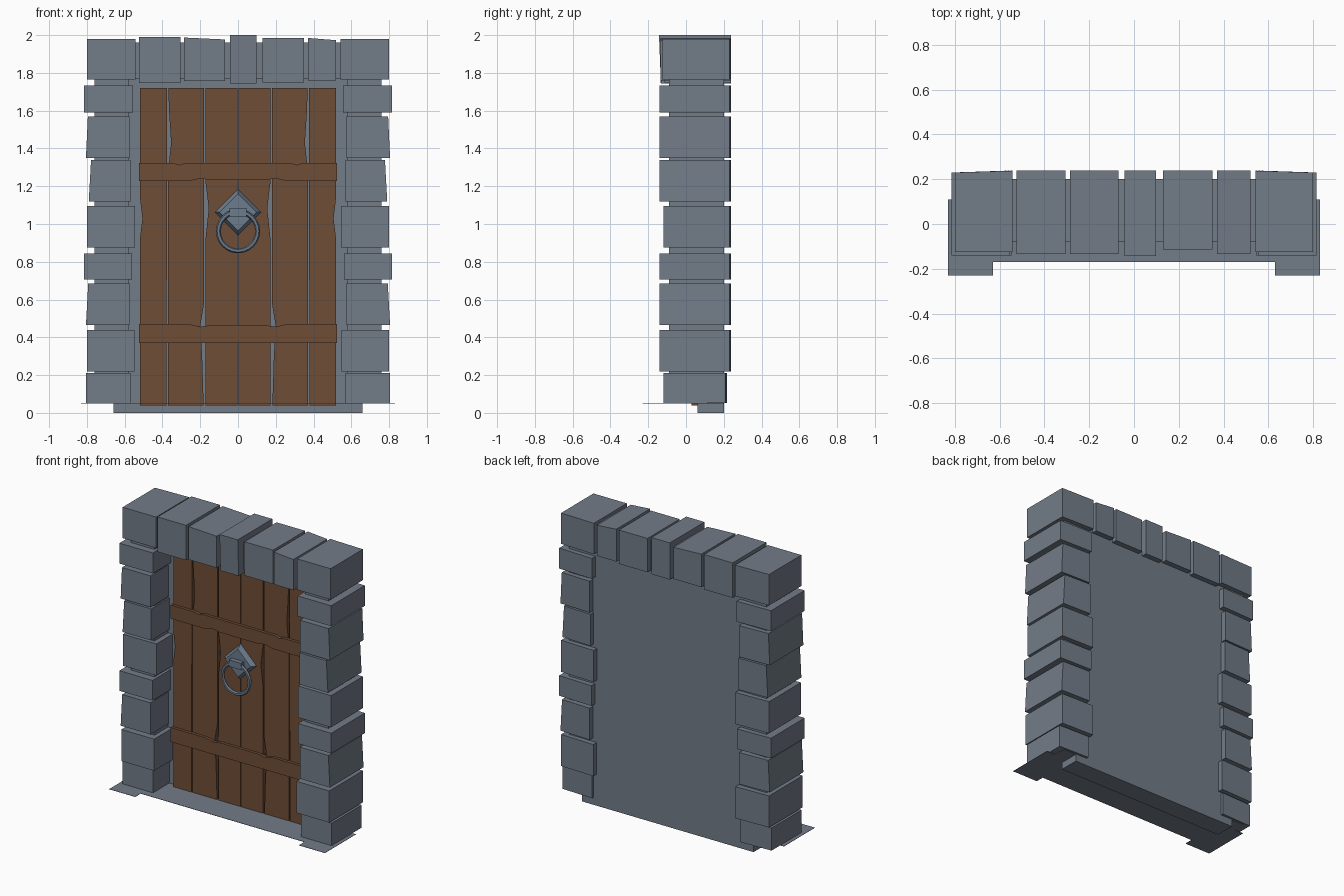
import bpy
import bmesh
import math
from mathutils import Matrix, Vector

if "Cube" in bpy.data.objects:
    bpy.data.objects.remove(bpy.data.objects["Cube"], do_unlink=True)


def material(name, rgb):
    mat = bpy.data.materials.new(name)
    mat.use_nodes = True
    mat.diffuse_color = (*rgb, 1)
    bsdf = next(n for n in mat.node_tree.nodes if n.type == "BSDF_PRINCIPLED")
    bsdf.inputs["Base Color"].default_value = (*rgb, 1)
    return mat


STONE = material("grey stone", (0.17, 0.20, 0.245))
WOOD = material("brown wood", (0.158, 0.074, 0.037))
IRON = material("blue grey iron", (0.15, 0.20, 0.27))


def finish(name, bm, mat):
    bmesh.ops.recalc_face_normals(bm, faces=bm.faces)
    mesh = bpy.data.meshes.new(name)
    bm.to_mesh(mesh)
    bm.free()
    mesh.materials.append(mat)
    obj = bpy.data.objects.new(name, mesh)
    bpy.context.collection.objects.link(obj)
    return obj


def block(name, xs, ys, zs, mat=STONE, taper=0, skew=0, lean=0, slope=0):
    """Box; taper pulls in the top at xs[0], skew pushes the back at xs[1],
    lean pushes the top front edge forward, slope lowers the top at xs[1]."""
    bm = bmesh.new()
    bmesh.ops.create_cube(bm, size=1)
    for v in bm.verts:
        i, j, k = (int(c > 0) for c in v.co)
        x, y, z = xs[i], ys[j], zs[k]
        if k and not i:
            x -= math.copysign(taper, x)
        if i and j:
            y += skew
        if k and not j:
            y -= lean
        if i and k:
            z -= slope
        v.co = (x, y, z)
    return finish(name, bm, mat)


def prism(name, outline, start, depth, mat):
    """Extrude a closed outline of 3D points along a vector."""
    bm = bmesh.new()
    face = bm.faces.new([bm.verts.new(Vector(p) + Vector(start)) for p in outline])
    new = bmesh.ops.extrude_face_region(bm, geom=[face])["geom"]
    verts = [v for v in new if isinstance(v, bmesh.types.BMVert)]
    bmesh.ops.translate(bm, verts=verts, vec=depth)
    return finish(name, bm, mat)


# Wall behind the door, mortar core and thin ground plate
block("back_wall", (-0.66, 0.66), (0.06, 0.2), (0, 1.82))
block("lintel_core", (-0.76, 0.76), (-0.08, 0.2), (1.77, 1.96))
plate = [(-0.83, -0.23), (-0.63, -0.23), (-0.63, -0.17), (0.63, -0.17),
         (0.63, -0.23), (0.83, -0.23), (0.83, 0.11), (-0.83, 0.11)]
prism("ground_plate", [(x, y, 0) for x, y in plate],
      (0, 0, 0.05), (0, 0, 0.002), STONE)

# Column stones: outer x, inner x, front y, back y, bottom z, top z, taper
column = [
    (0.805, 0.57, -0.12, 0.21, 0.053, 0.21, 0),
    (0.80, 0.547, -0.14, 0.23, 0.22, 0.44, 0),
    (0.805, 0.575, -0.14, 0.23, 0.465, 0.685, 0.012),
    (0.815, 0.56, -0.14, 0.23, 0.705, 0.845, 0),
    (0.80, 0.545, -0.12, 0.23, 0.875, 1.095, 0),
    (0.79, 0.57, -0.14, 0.23, 1.12, 1.34, -0.012),
    (0.805, 0.575, -0.14, 0.23, 1.35, 1.568, 0.01),
    (0.815, 0.557, -0.14, 0.23, 1.59, 1.732, 0),
    (0.80, 0.543, -0.125, 0.23, 1.765, 1.98, 0),
]
for side, label in ((-1, "right"), (1, "left")):
    block(label + "_column_core", (side * 0.76, side * 0.58),
          (-0.09, 0.2), (0.05, 1.8))
    for n, (outer, inner, front, back, low, high, taper) in enumerate(column):
        block(f"{label}_column_stone_{n + 1}", (side * outer, side * inner),
              (front, back), (low, high), taper=taper, skew=0.008)

# Lintel stones: x range, front y, z range, lean, slope
lintel = [
    (-0.525, -0.305, -0.135, 1.747, 1.99, 0, 0),
    (-0.285, -0.07, -0.135, 1.757, 1.987, 0, 0.01),
    (-0.042, 0.098, -0.133, 1.745, 2.0, 0.01, 0),
    (0.13, 0.35, -0.115, 1.75, 1.985, 0, 0),
    (0.37, 0.52, -0.135, 1.76, 1.985, 0, 0.012),
]
for n, (x0, x1, front, low, high, lean, slope) in enumerate(lintel):
    block(f"lintel_stone_{n + 1}", (x0, x1), (front, 0.238), (low, high),
          lean=lean, slope=slope)

# Door planks with worn edges, mirrored about the middle
LOW, HIGH = 0.04, 1.72
planks = {
    "inner_plank": [(0.003, LOW), (0.172, LOW), (0.172, 0.92), (0.155, 1.08),
                    (0.165, 1.17), (0.172, 1.22), (0.172, HIGH), (0.003, HIGH)],
    "middle_plank": [(0.182, LOW), (0.37, LOW), (0.37, 1.28), (0.354, 1.43),
                     (0.365, 1.6), (0.369, HIGH), (0.18, HIGH), (0.18, 0.58),
                     (0.2, 0.46), (0.19, 0.3)],
    "outer_plank": [(0.378, LOW), (0.518, LOW), (0.518, 0.93), (0.506, 1.03),
                    (0.518, 1.13), (0.518, HIGH), (0.376, HIGH)],
}
for side, label in ((-1, "right"), (1, "left")):
    for name, outline in planks.items():
        prism(f"{label}_{name}", [(side * x, 0, z) for x, z in outline],
              (0, 0.03, 0), (0, 0.032, 0), WOOD)

# Cross straps with chipped edges
chipped = [(0.525, 0.0), (0.26, 0.0), (0.2, 0.014), (0.14, 0.005)]
plain = [(0.525, 0.0), (0.34, 0.0), (0.31, 0.009), (0.28, 0.0)]


def edge(points, z, sign):
    half = [(x, 0, z + sign * d) for x, d in points]
    return half + [(-x, 0, h) for x, _, h in reversed(half)]


for name, low, high, bottom, top in (
        ("lower_strap", 0.37, 0.47, plain[:1], chipped),
        ("upper_strap", 1.227, 1.322, chipped, plain)):
    prism(name, edge(bottom, low, 1) + edge(top, high, -1)[::-1],
          (0, 0.01, 0), (0, 0.024, 0), WOOD)

# Diamond handle plate with bevelled rim
facing = Matrix.Rotation(math.pi / 2, 4, "X")
bm = bmesh.new()
bmesh.ops.create_cone(bm, cap_ends=True, segments=4, radius1=0.122,
                      radius2=0.098, depth=0.032,
                      matrix=Matrix.Translation((0, 0.014, 1.063)) @ facing)
finish("handle_plate", bm, IRON)

# Bracket that carries the ring
block("handle_bracket", (-0.046, 0.046), (-0.035, 0.0), (1.04, 1.086), IRON)

# Hanging ring
bpy.ops.mesh.primitive_torus_add(
    major_segments=24, minor_segments=6, major_radius=0.104,
    minor_radius=0.013, location=(0, -0.02, 0.962),
    rotation=(math.pi / 2, 0, 0))
ring = bpy.context.object
ring.name = "handle_ring"
ring.data.materials.append(IRON)
